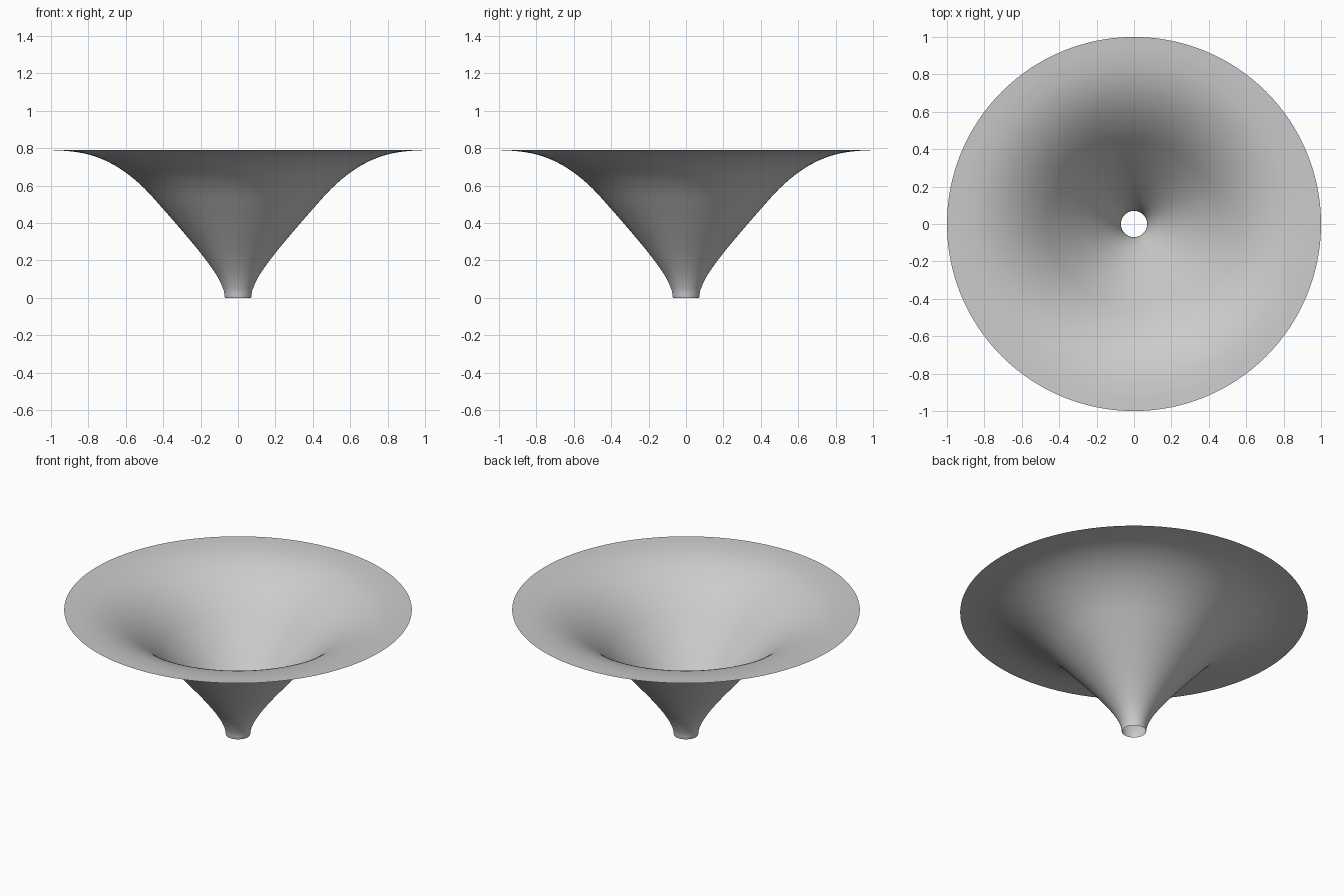
import bpy
import bmesh
import math
from mathutils import Vector

cube = bpy.data.objects.get("Cube")
if cube:
    bpy.data.objects.remove(cube, do_unlink=True)

SIDES = 128
STEPS = 5

# Half profile of the funnel wall, (radius, height) from spout to rim
PROFILE = [Vector(p) for p in (
    (0.07, 0), (0.08, 0.05), (0.12, 0.13), (0.2, 0.24), (0.3, 0.36), (0.4, 0.475),
    (0.5, 0.585), (0.6, 0.67), (0.7, 0.73), (0.8, 0.767), (0.9, 0.784), (1, 0.79))]


def smooth_path(points, steps):
    """Catmull-Rom curve through the points."""
    ends = [2 * points[0] - points[1]] + points + [2 * points[-1] - points[-2]]
    path = []
    for a, b, c, d in zip(ends, ends[1:], ends[2:], ends[3:]):
        for i in range(steps):
            t = i / steps
            path.append(b + t * (c - a) / 2
                        + t * t * (2 * a - 5 * b + 4 * c - d) / 2
                        + t ** 3 * (3 * b - a - 3 * c + d) / 2)
    return path + [points[-1]]


# Plain grey material
grey = bpy.data.materials.new("light_grey")
grey.use_nodes = True
colour = (0.6, 0.6, 0.6, 1)
grey.diffuse_color = colour
grey.node_tree.nodes["Principled BSDF"].inputs["Base Color"].default_value = colour

# Funnel: an open, single-walled surface of revolution
bm = bmesh.new()
path = [bm.verts.new((p.x, 0, p.y)) for p in smooth_path(PROFILE, STEPS)]
edges = [bm.edges.new(pair) for pair in zip(path, path[1:])]
bmesh.ops.spin(bm, geom=path + edges, cent=(0, 0, 0), axis=(0, 0, 1),
               angle=math.tau, steps=SIDES, use_merge=True)
bmesh.ops.remove_doubles(bm, verts=bm.verts[:], dist=0.0001)

# Normals face the open top
bm.normal_update()
bmesh.ops.reverse_faces(bm, faces=[f for f in bm.faces if f.normal.z < 0])
for face in bm.faces:
    face.smooth = True

mesh = bpy.data.meshes.new("funnel")
bm.to_mesh(mesh)
bm.free()
mesh.materials.append(grey)
funnel = bpy.data.objects.new("funnel", mesh)
bpy.context.collection.objects.link(funnel)
